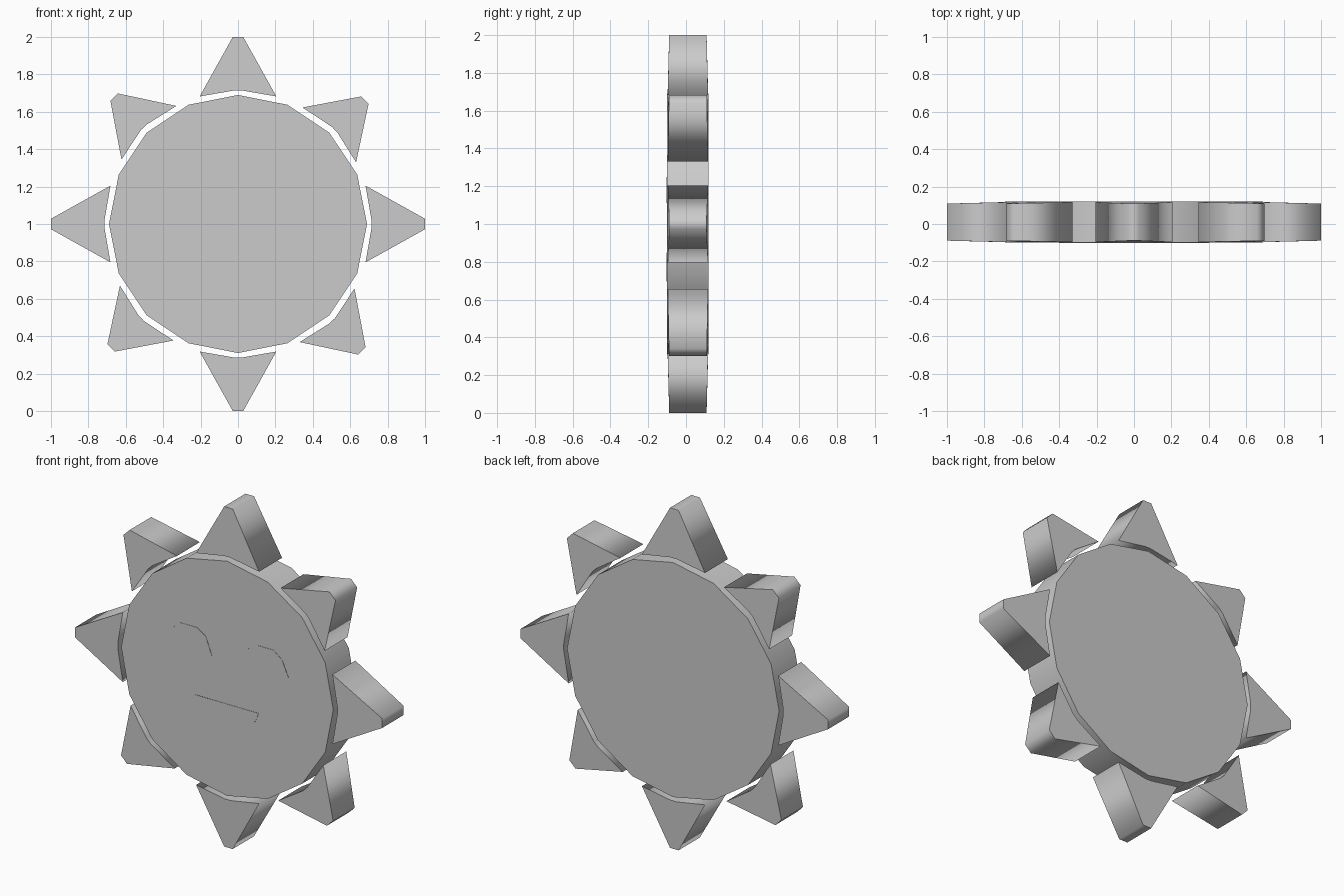
import bpy, bmesh
from math import sin, cos, pi, radians

if "Cube" in bpy.data.objects:
    bpy.data.objects.remove(bpy.data.objects["Cube"])

FRONT, BACK = -0.10, 0.12     # disc faces
CENTRE_Z = 1.0


def prism(name, outline, y_front, y_back):
    """Extrude an x/z outline along y. y_front/y_back are functions of the point.
    Sides are smooth, caps are flat with sharp rims."""
    bm = bmesh.new()
    front = [bm.verts.new((x, y_front(x, z), z)) for x, z in outline]
    back = [bm.verts.new((x, y_back(x, z), z)) for x, z in outline]
    n = len(outline)
    caps = [bm.faces.new(front), bm.faces.new(back[::-1])]
    for i in range(n):
        j = (i + 1) % n
        f = bm.faces.new((front[i], back[i], back[j], front[j]))
        f.smooth = True
    for cap in caps:
        for e in cap.edges:
            e.smooth = False
    bmesh.ops.recalc_face_normals(bm, faces=bm.faces)
    mesh = bpy.data.meshes.new(name)
    bm.to_mesh(mesh)
    bm.free()
    obj = bpy.data.objects.new(name, mesh)
    bpy.context.collection.objects.link(obj)
    return obj


# Sun disc: 16-sided
R = 0.69
disc = [(R * sin(2 * pi * i / 16), CENTRE_Z + R * cos(2 * pi * i / 16)) for i in range(16)]
prism("sun_disc", disc, lambda x, z: FRONT, lambda x, z: BACK)

# Rays: truncated triangles with a hollowed base, slightly thinner at the tip
for i in range(8):
    diagonal = i % 2
    tip = 0.948 if diagonal else 1.0
    apex = 0.722 if diagonal else 0.714
    turn = radians(45 * i + (0.7 if diagonal else 0))
    # (sideways, outward) points
    local = [(-0.205, 0.682), (-0.02, apex), (0.02, apex),
             (0.205, 0.682), (0.028, tip), (-0.028, tip)]
    outline = [(s * cos(turn) + r * sin(turn), CENTRE_Z - s * sin(turn) + r * cos(turn))
               for s, r in local]

    def taper(x, z):
        return max(0.0, ((x * x + (z - CENTRE_Z) ** 2) ** 0.5 - 0.7) / 0.3)

    prism(f"ray_{i + 1}", outline,
          lambda x, z: -0.097 + 0.008 * taper(x, z),
          lambda x, z: 0.117 - 0.008 * taper(x, z))

# Closed smiling eyes and mouth: thin inlays on the front
eye = [(0.10, 1.11), (0.139, 1.212), (0.196, 1.248), (0.302, 1.248),
       (0.358, 1.205), (0.40, 1.11), (0.306, 1.152), (0.195, 1.152)]
half_mouth = [(0.06, 0.695), (0.13, 0.735), (0.185, 0.80), (0.205, 0.85)]
mouth = half_mouth + [(-x, z) for x, z in reversed(half_mouth)]
for name, shape in (("right_eye", eye),
                    ("left_eye", [(-x, z) for x, z in eye]),
                    ("mouth", mouth)):
    prism(name, shape, lambda x, z: FRONT - 0.002, lambda x, z: FRONT + 0.02)
